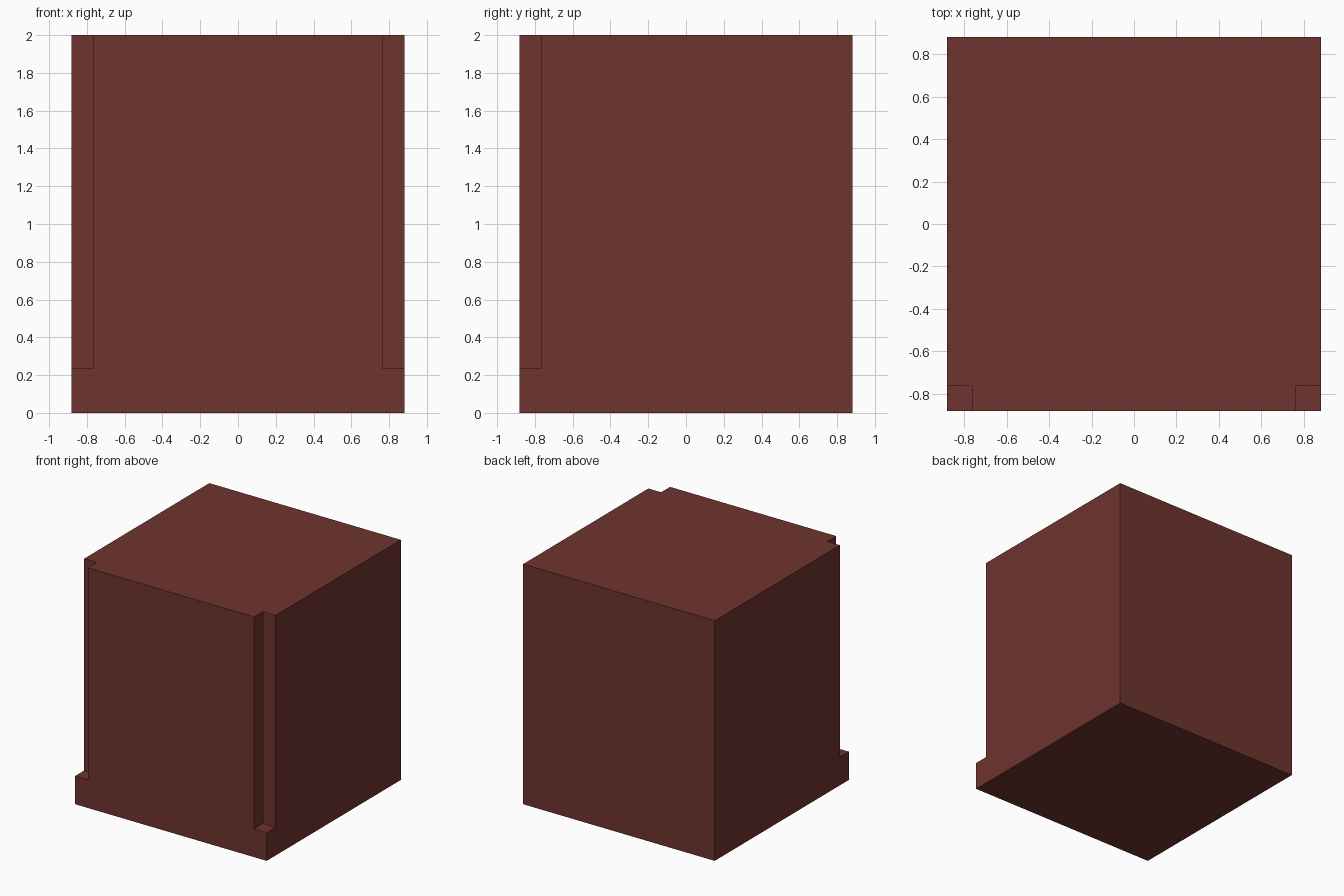
import bpy, bmesh

if "Cube" in bpy.data.objects:
    bpy.data.objects.remove(bpy.data.objects["Cube"])

U = 1 / 17                      # module the proportions follow
HALF, INNER, LEDGE, TOP = 15 * U, 13 * U, 4 * U, 2.0

brown = bpy.data.materials.new("reddish_brown")
brown.diffuse_color = (0.156, 0.0343, 0.0273, 1)
brown.use_nodes = True
brown.node_tree.nodes["Principled BSDF"].inputs["Base Color"].default_value = brown.diffuse_color


def prism(bm, outline, z0, z1, cap_bottom):
    """Extrude a closed outline upward, with a top cap."""
    low = [bm.verts.new((x, y, z0)) for x, y in outline]
    high = [bm.verts.new((x, y, z1)) for x, y in outline]
    n = len(outline)
    for i in range(n):
        j = (i + 1) % n
        bm.faces.new((low[i], low[j], high[j], high[i]))
    bm.faces.new(high)
    if cap_bottom:
        bm.faces.new(low[::-1])


bm = bmesh.new()
# Solid block with both front corners notched above the ledge
left = [(-HALF, HALF), (-HALF, -INNER), (-INNER, -INNER), (-INNER, -HALF)]
right = [(-x, y) for x, y in reversed(left)]
prism(bm, left + right, LEDGE, TOP, False)

# Square base, sharing the ledge height
square = [(-HALF, HALF), (-HALF, -HALF), (HALF, -HALF), (HALF, HALF)]
low = [bm.verts.new((x, y, 0)) for x, y in square]
high = [bm.verts.new((x, y, LEDGE)) for x, y in square]
for i in range(4):
    j = (i + 1) % 4
    bm.faces.new((low[i], low[j], high[j], high[i]))
bm.faces.new(low[::-1])

# Small ledges at the foot of each notch
for s in (-1, 1):
    pts = [(s * HALF, -HALF), (s * INNER, -HALF), (s * INNER, -INNER), (s * HALF, -INNER)]
    if s > 0:
        pts.reverse()
    bm.faces.new([bm.verts.new((x, y, LEDGE)) for x, y in pts])

# Weld, then merge the coplanar walls
bmesh.ops.remove_doubles(bm, verts=bm.verts, dist=1e-5)
bmesh.ops.dissolve_limit(bm, angle_limit=0.01, verts=bm.verts, edges=bm.edges)
bmesh.ops.recalc_face_normals(bm, faces=bm.faces)

mesh = bpy.data.meshes.new("notched_block")
bm.to_mesh(mesh)
bm.free()
mesh.materials.append(brown)
bpy.context.collection.objects.link(bpy.data.objects.new("notched_block", mesh))
